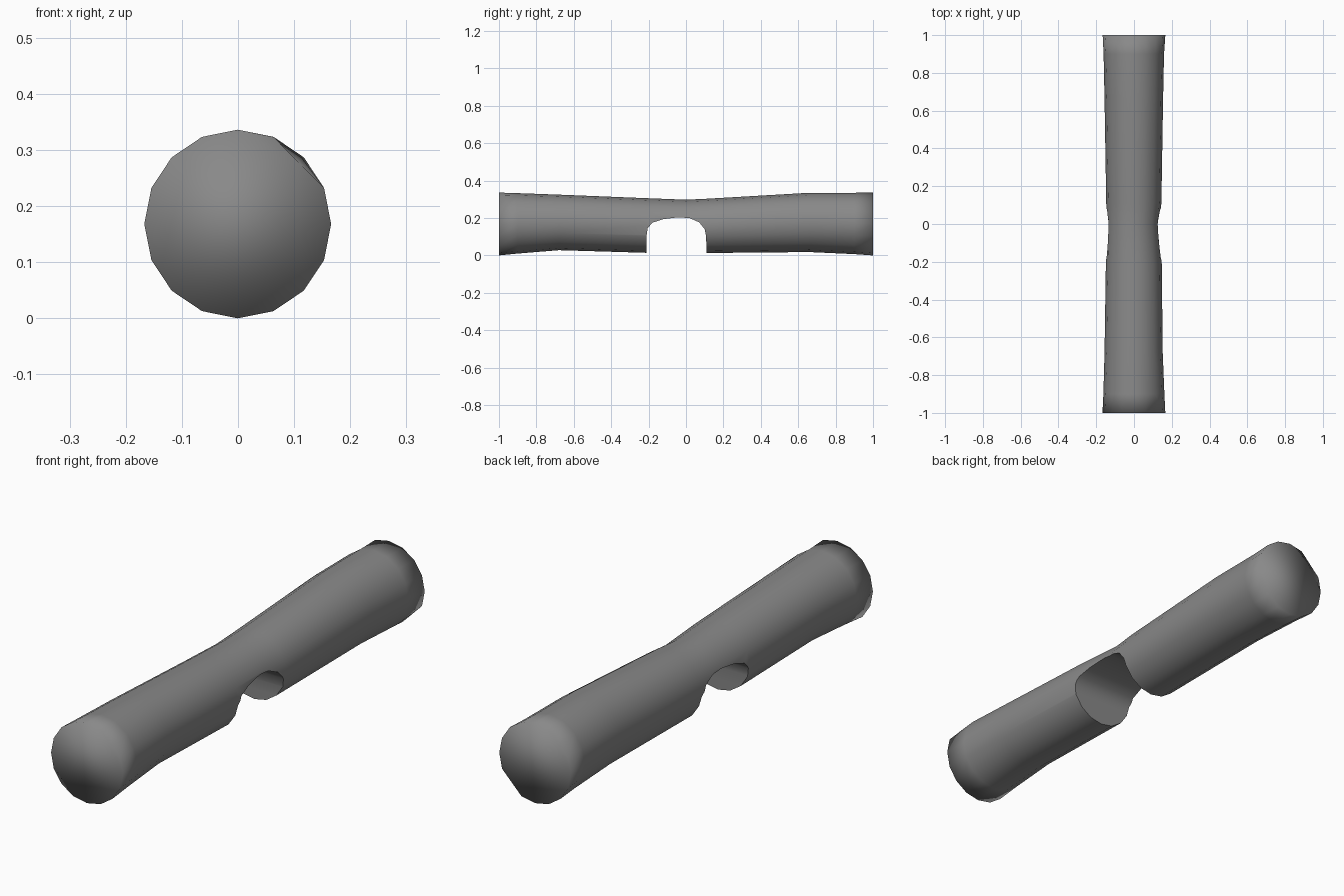
import bpy, bmesh
from math import sin, cos, pi
from mathutils import Vector

if "Cube" in bpy.data.objects:
    bpy.data.objects.remove(bpy.data.objects["Cube"])

SIDES = 16


def make_object(name, bm):
    bmesh.ops.recalc_face_normals(bm, faces=bm.faces)
    mesh = bpy.data.meshes.new(name)
    bm.to_mesh(mesh)
    bm.free()
    obj = bpy.data.objects.new(name, mesh)
    bpy.context.collection.objects.link(obj)
    return obj


def flatten(ring, first, last):
    # worn corner: pull the rim points between two points onto a chord
    a, b = ring[first].co.copy(), ring[last].co.copy()
    for i in range(first + 1, last):
        ring[i].co = a.lerp(b, (i - first) / (last - first))


# Log: stations of (y, left x, right x, bottom z, top z)
stations = [
    (-1.0, -0.167, 0.166, 0.0, 0.336),
    (-0.90, -0.162, 0.161, 0.010, 0.333),
    (-0.68, -0.156, 0.152, 0.028, 0.325),
    (-0.21, -0.149, 0.147, 0.014, 0.306),
    (0.0, -0.144, 0.134, 0.014, 0.298),
    (0.11, -0.147, 0.145, 0.013, 0.303),
    (0.66, -0.156, 0.154, 0.018, 0.335),
    (0.90, -0.161, 0.159, 0.007, 0.335),
    (1.0, -0.166, 0.166, 0.0, 0.336),
]
bm = bmesh.new()
rings = []
for y, x0, x1, z0, z1 in stations:
    ring = []
    for i in range(SIDES):
        a = 2 * pi * i / SIDES
        ring.append(bm.verts.new(((x0 + x1) / 2 + (x1 - x0) / 2 * cos(a), y,
                                  (z0 + z1) / 2 + (z1 - z0) / 2 * sin(a))))
    rings.append(ring)
flatten(rings[0], 1, 3)
flatten(rings[-1], 5, 7)
flatten(rings[-1], 13, 15)
for r, s in zip(rings, rings[1:]):
    for i in range(SIDES):
        j = (i + 1) % SIDES
        bm.faces.new((r[i], r[j], s[j], s[i]))
bm.faces.new(rings[0])
bm.faces.new(rings[-1])
log = make_object("log", bm)

# Dark grey finish
grey = bpy.data.materials.new("dark_grey")
grey.diffuse_color = (0.25, 0.25, 0.25, 1)
grey.use_nodes = True
grey.node_tree.nodes["Principled BSDF"].inputs["Base Color"].default_value = grey.diffuse_color
log.data.materials.append(grey)

# Arched notch cut through the underside
arch = [(-0.212, -0.1), (-0.21, 0.11), (-0.205, 0.145), (-0.18, 0.175),
        (-0.12, 0.194), (-0.04, 0.204), (0.02, 0.199), (0.07, 0.177),
        (0.10, 0.14), (0.108, 0.10), (0.11, -0.1)]
bm = bmesh.new()
face = bm.faces.new([bm.verts.new((-0.4, y, z)) for y, z in arch])
side = bmesh.ops.extrude_face_region(bm, geom=[face])
bmesh.ops.translate(bm, vec=Vector((0.8, 0, 0)),
                    verts=[v for v in side["geom"] if isinstance(v, bmesh.types.BMVert)])
cutter = make_object("notch_cutter", bm)
cutter.data.materials.append(grey)
cutter.hide_render = True

mod = log.modifiers.new("notch", "BOOLEAN")
mod.operation = "DIFFERENCE"
mod.solver = "EXACT"
mod.object = cutter
bpy.context.view_layer.objects.active = log
log.select_set(True)
bpy.ops.object.modifier_apply(modifier=mod.name)
bpy.data.objects.remove(cutter, do_unlink=True)
bpy.ops.object.shade_smooth_by_angle(angle=0.7)

# The end rims shade softly into the end faces; the notch rim stays crisp
bm = bmesh.new()
bm.from_mesh(log.data)
for e in bm.edges:
    if all(abs(v.co.y) > 0.99 for v in e.verts):
        e.smooth = True
bm.to_mesh(log.data)
bm.free()
